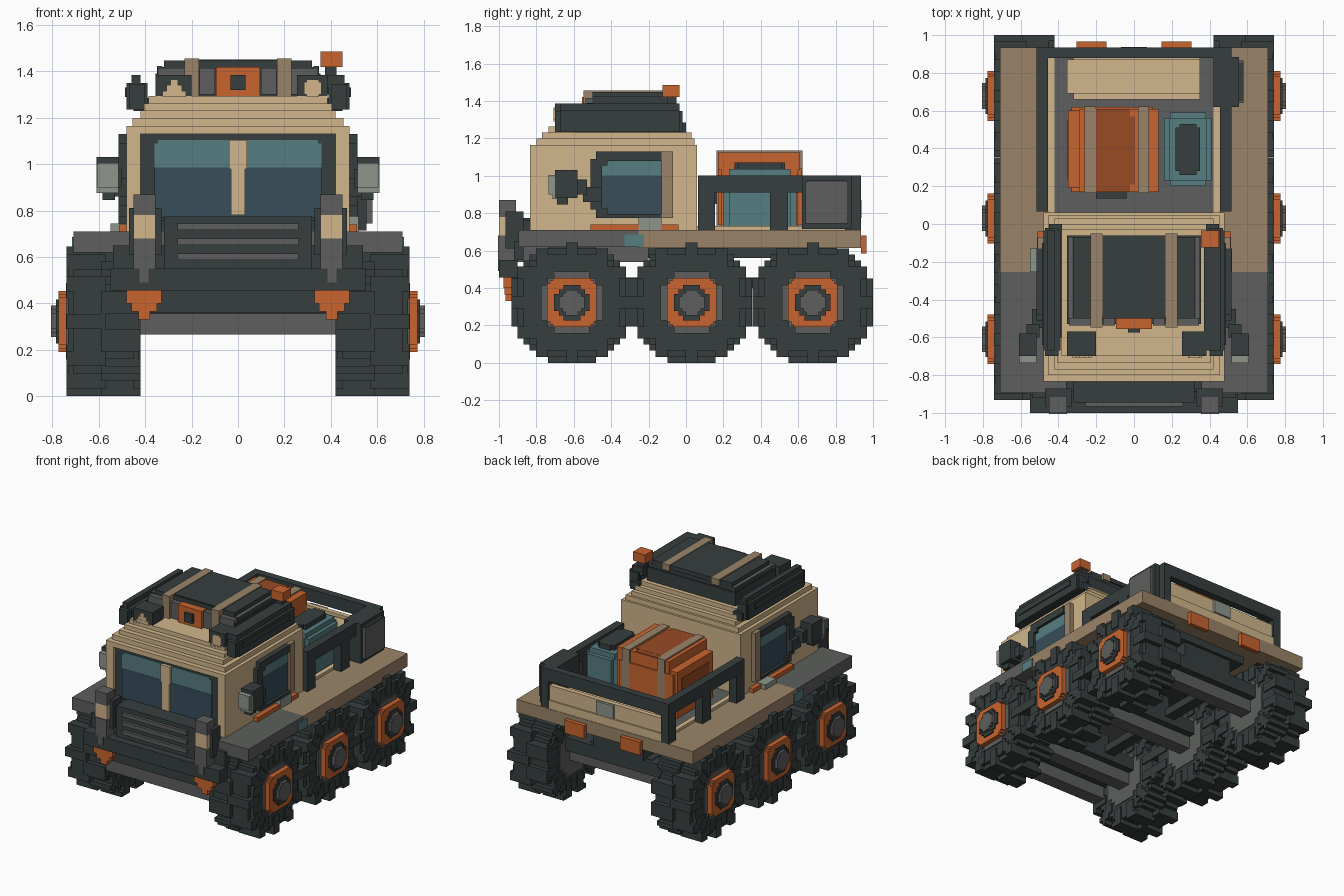
import bpy, bmesh, math

if "Cube" in bpy.data.objects:
    bpy.data.objects.remove(bpy.data.objects["Cube"])


def material(name, hexcol):
    rgb = [int(hexcol[i:i + 2], 16) / 255 for i in (0, 2, 4)]
    lin = [c / 12.92 if c <= 0.04045 else ((c + 0.055) / 1.055) ** 2.4 for c in rgb] + [1]
    m = bpy.data.materials.new(name)
    m.use_nodes = True
    m.diffuse_color = lin
    m.node_tree.nodes["Principled BSDF"].inputs["Base Color"].default_value = lin
    return m


DARK = material("charcoal", "373e3e")
GRAY = material("mid gray", "5d5f5d")
PALE = material("pale gray", "8f968c")
TAN = material("tan", "d1b68c")
BROWN = material("brown tan", "9b8468")
ORANGE = material("orange", "c8642f")
RUST = material("rust", "984b24")
TEAL = material("teal", "567d82")
NAVY = material("navy glass", "374e5b")


def part(name, mat, boxes, mirror=False):
    """One object from boxes (x0, x1, y0, y1, z0, z1), optionally mirrored in x."""
    bm = bmesh.new()
    allb = list(boxes)
    if mirror:
        allb += [(-b[1], -b[0]) + tuple(b[2:]) for b in boxes]
    for x0, x1, y0, y1, z0, z1 in allb:
        vs = bmesh.ops.create_cube(bm, size=1)["verts"]
        for v in vs:
            v.co.x = x0 if v.co.x < 0 else x1
            v.co.y = y0 if v.co.y < 0 else y1
            v.co.z = z0 if v.co.z < 0 else z1
    me = bpy.data.meshes.new(name)
    bm.to_mesh(me)
    bm.free()
    me.materials.append(mat)
    ob = bpy.data.objects.new(name, me)
    bpy.context.collection.objects.link(ob)
    return ob


def disc(x0, x1, cy, cz, inside, n=10, s=0.0322):
    """Blocky wheel layer: runs of cells, row by row, where inside(u, v) holds."""
    out = []
    for j in range(-n, n):
        start = None
        for i in range(-n, n + 1):
            on = i < n and inside((i + .5) * s, (j + .5) * s)
            if on and start is None:
                start = i
            if not on and start is not None:
                out.append((x0, x1, cy + start * s, cy + i * s, cz + j * s, cz + (j + 1) * s))
                start = None
    return out


def octo(x0, x1, cy, cz, r, c):
    """Notched-corner square plate facing x, with two steps per corner."""
    return [(x0, x1, cy - r, cy + r, cz - r + c, cz + r - c),
            (x0, x1, cy - r + c / 2, cy + r - c / 2, cz - r + c / 2, cz + r - c / 2),
            (x0, x1, cy - r + c, cy + r - c, cz - r, cz + r)]


# wheels: round core, with two staggered rows of lugs
def core(u, v):
    return math.hypot(u, v) < 0.297


def tread(phase):
    def inside(u, v):
        return 0.2 < math.hypot(u, v) < 0.328 and math.cos(12 * math.atan2(v, u) + phase) > 0.12
    return inside


def wall(u, v):
    return math.hypot(u, v) < 0.275


AXLES = (-0.61, 0.03, 0.678)
for tag, cy in zip(("front", "middle", "rear"), AXLES):
    cz = 0.322
    tyre = (disc(0.45, 0.71, cy, cz, core) + disc(0.42, 0.59, cy, cz, tread(math.pi))
            + disc(0.57, 0.74, cy, cz, tread(0)) + disc(0.43, 0.732, cy, cz, wall))
    part(tag + "_tyres", DARK, tyre, True)
    part(tag + "_rims", GRAY, octo(0.425, 0.741, cy, cz, 0.165, 0.07), True)
    part(tag + "_hub_plates", ORANGE, octo(0.7, 0.775, cy, cz, 0.132, 0.03), True)
    part(tag + "_hub_rings", DARK, octo(0.7, 0.785, cy, cz, 0.095, 0.05), True)
    part(tag + "_hub_caps", GRAY, octo(0.7, 0.806, cy, cz, 0.068, 0.035), True)
    part(tag + "_axle", GRAY, [(-0.43, 0.43, cy - 0.05, cy + 0.05, 0.265, 0.355)])
    part(tag + "_axle_top", DARK, [(-0.43, 0.43, cy - 0.1, cy + 0.1, 0.355, 0.45),
                                   (-0.2, 0.2, cy - 0.1, cy + 0.1, 0.45, 0.57)])

# chassis and deck
part("frame_rails", DARK, [(0.17, 0.25, -0.9, 0.75, 0.4, 0.455)], True)
part("front_underbody", GRAY, [(-0.4, 0.4, -0.9, -0.2, 0.54, 0.63)])
part("rear_underbody", DARK, [(-0.3, 0.3, -0.2, 0.8, 0.56, 0.63)])
part("flatbed_deck", BROWN, [(-0.71, 0.71, -0.255, 0.935, 0.615, 0.71)])
part("front_fenders", GRAY, [(-0.71, 0.71, -0.895, -0.255, 0.62, 0.71)])
part("bed_floor", GRAY, [(-0.42, 0.42, 0.06, 0.89, 0.71, 0.725)])
part("bed_edges", TAN, [(0.42, 0.455, 0.06, 0.89, 0.71, 0.73)], True)
part("rear_lights", ORANGE, [(0.145, 0.305, 0.935, 0.965, 0.585, 0.68)], True)
part("tailgate", TAN, [(-0.455, 0.455, 0.885, 0.92, 0.71, 0.875), (-0.455, 0.455, 0.885, 0.932, 0.71, 0.77)])
part("rear_plate", PALE, [(-0.07, 0.07, 0.92, 0.938, 0.775, 0.87)])
part("bedroll", TAN, [(-0.355, 0.35, 0.69, 0.87, 0.725, 0.86), (-0.32, 0.35, 0.66, 0.885, 0.725, 0.85)])

# bed rails
part("bed_rail_sides", DARK, [(0.455, 0.515, 0.065, 0.935, 0.91, 1.0)]
     + [(0.455, 0.515, a, b, 0.71, 0.92) for a, b in ((0.065, 0.155), (0.45, 0.545), (0.85, 0.935))], True)
part("bed_rail_rear", DARK, [(-0.515, 0.515, 0.88, 0.935, 0.91, 1.0)])
part("side_can", DARK, [(0.42, 0.555, 0.62, 0.885, 0.715, 1.0)])
part("side_can_panel", GRAY, [(0.5, 0.58, 0.64, 0.865, 0.745, 0.97)])
part("side_can_top", DARK, [(0.5, 0.576, 0.65, 0.855, 0.96, 0.975)])

# cargo crate
part("crate", ORANGE, [(-0.35, 0.13, 0.19, 0.6, 0.725, 1.06), (-0.33, 0.1, 0.17, 0.62, 0.74, 1.04),
                       (-0.29, 0.13, 0.17, 0.61, 1.03, 1.125)])
part("crate_top_panel", RUST, [(-0.23, 0.005, 0.21, 0.57, 1.12, 1.132), (-0.2, -0.02, 0.172, 0.608, 1.12, 1.131)])
part("crate_side_panels", RUST, [(-0.354, -0.34, 0.24, 0.55, 0.78, 1.0)])
part("crate_straps", BROWN, [(a, a + 0.06, 0.163, 0.622, 0.725, 1.136) for a in (-0.262, 0.02)])
part("crate_latch", DARK, [(-0.2, -0.04, 0.135, 0.175, 0.85, 0.95)])

# water drum
part("drum", TEAL, [(0.16, 0.41, 0.23, 0.56, 0.725, 1.0), (0.19, 0.38, 0.2, 0.59, 0.725, 1.0),
                    (0.185, 0.385, 0.23, 0.56, 1.0, 1.035)])
part("drum_lid", DARK, [(0.22, 0.35, 0.28, 0.51, 1.03, 1.07), (0.24, 0.33, 0.26, 0.53, 1.03, 1.07)])

# cab with stepped roof
part("cab", TAN, [(-0.48, 0.48, -0.8, 0.06, 0.7, 1.165), (-0.48, 0.48, -0.835, 0.06, 1.13, 1.165),
                  (-0.455, 0.455, -0.8, 0.045, 1.165, 1.2), (-0.42, 0.42, -0.77, 0.03, 1.2, 1.232),
                  (-0.405, 0.405, -0.735, 0.0, 1.232, 1.262), (-0.385, 0.385, -0.7, -0.03, 1.262, 1.293)])
part("front_pillars", TAN, [(0.42, 0.48, -0.835, -0.78, 0.7, 1.14)], True)
part("windscreen_frame", DARK, [(-0.42, 0.42, -0.812, -0.79, 0.72, 1.13)])
part("windscreen_lower", NAVY, [(-0.36, 0.36, -0.82, -0.8, 0.77, 0.985)])
part("windscreen_upper", TEAL, [(-0.36, 0.36, -0.818, -0.8, 0.985, 1.09), (-0.345, 0.345, -0.818, -0.8, 1.08, 1.105)])
part("windscreen_bar", TAN, [(-0.038, 0.038, -0.835, -0.8, 0.98, 1.105), (-0.03, 0.03, -0.835, -0.8, 0.78, 0.98)])
part("side_window_frames", DARK, [(0.47, 0.515, -0.51, -0.45, 0.82, 1.09), (0.47, 0.515, -0.48, -0.13, 1.08, 1.13),
                                  (0.47, 0.515, -0.48, -0.13, 0.775, 0.795), (0.47, 0.515, -0.48, -0.42, 0.79, 0.825),
                                  (0.47, 0.515, -0.48, -0.42, 1.055, 1.1)], True)
part("side_window_lower", NAVY, [(0.47, 0.495, -0.46, -0.12, 0.79, 1.0)], True)
part("side_window_upper", TEAL, [(0.47, 0.495, -0.46, -0.12, 1.0, 1.09)], True)
part("door_pillars", BROWN, [(0.47, 0.51, -0.13, -0.07, 0.775, 1.13)], True)
part("door_steps", ORANGE, [(0.47, 0.514, -0.51, -0.22, 0.69, 0.74), (0.47, 0.514, -0.13, -0.04, 0.69, 0.74)], True)
part("step_plates", PALE, [(0.47, 0.52, -0.255, -0.13, 0.7, 0.775), (-0.55, -0.47, -0.255, -0.13, 0.7, 0.745)])
part("deck_markers", TEAL, [(0.7, 0.716, -0.33, -0.225, 0.62, 0.685)], True)

# mirrors
part("mirrors", DARK, [(0.515, 0.61, -0.7, -0.58, 0.88, 1.03), (0.53, 0.585, -0.69, -0.63, 0.845, 0.9),
                       (0.5, 0.57, -0.6, -0.53, 0.9, 0.98), (0.48, 0.54, -0.55, -0.45, 0.86, 0.94)], True)
part("mirror_glass", PALE, [(0.515, 0.605, -0.735, -0.695, 0.9, 1.005), (0.515, 0.61, -0.715, -0.69, 0.875, 1.0)], True)

# grille and bumper
part("grille_box", DARK, [(-0.32, 0.32, -0.945, -0.78, 0.54, 0.775), (-0.36, 0.36, -0.89, -0.78, 0.54, 0.76)])
part("grille_slats", GRAY, [(-0.26, 0.26, -0.965, -0.94, z - 0.014, z + 0.014) for z in (0.6, 0.665, 0.73)])
part("bumper", DARK, [(-0.55, 0.55, -1.0, -0.9, 0.455, 0.55), (-0.42, 0.42, -0.94, -0.75, 0.36, 0.46),
                      (-0.54, 0.54, -0.92, -0.87, 0.55, 0.65)])
part("bumper_skid", GRAY, [(-0.42, 0.42, -0.92, -0.82, 0.265, 0.355)])
part("fog_lights", ORANGE, [(0.33, 0.48, -0.975, -0.93, 0.4, 0.455), (0.35, 0.46, -0.97, -0.93, 0.365, 0.4),
                            (0.38, 0.43, -0.965, -0.93, 0.33, 0.365)], True)
part("lamp_posts", GRAY, [(0.355, 0.45, -1.0, -0.91, 0.78, 0.87), (0.355, 0.45, -1.005, -0.9, 0.55, 0.68),
                          (0.385, 0.425, -1.005, -0.9, 0.49, 0.55)], True)
part("lamp_lenses", TAN, [(0.355, 0.45, -1.0, -0.94, 0.68, 0.78)], True)
part("lamp_brackets", DARK, [(0.33, 0.47, -0.965, -0.87, 0.61, 0.81)], True)

# roof rack pods
part("roof_side_pods", DARK, [(0.39, 0.48, -0.67, -0.035, 1.235, 1.35), (0.42, 0.46, -0.67, -0.035, 1.34, 1.385),
                              (0.4, 0.47, -0.7, -0.02, 1.235, 1.345), (0.38, 0.45, -0.6, 0.0, 1.23, 1.285)], True)
part("roof_left_pod_top", DARK, [(0.37, 0.455, -0.67, -0.035, 1.33, 1.385)])
part("roof_pod_panels", DARK, [(0.47, 0.488, -0.64, -0.1, 1.29, 1.33)], True)
part("roof_lamps", DARK, [(0.255, 0.385, -0.7, -0.57, 1.27, 1.385), (-0.355, -0.2, -0.7, -0.57, 1.27, 1.385)])
part("roof_lamp_lens_left", TAN, [(0.285, 0.36, -0.709, -0.7, 1.3, 1.355), (0.295, 0.35, -0.709, -0.7, 1.29, 1.365)])
part("roof_lamp_lens_right", TAN, [(-0.325 + d, -0.225 - d, -0.709, -0.7, 1.29 + d * 1.5, 1.315 + d * 1.5)
                                   for d in (0, 0.017, 0.034)])

# roof luggage
part("roof_bags", DARK, [(-0.355, 0.355, -0.53, -0.06, 1.285, 1.39), (-0.35, 0.35, -0.5, -0.07, 1.39, 1.42),
                         (-0.32, 0.32, -0.5, -0.07, 1.42, 1.448), (-0.19, 0.19, -0.49, -0.06, 1.42, 1.452)])
part("roof_bag_ends", GRAY, [(0.1, 0.165, -0.537, -0.5, 1.3, 1.415), (0.23, 0.345, -0.537, -0.5, 1.3, 1.415),
                             (0.325, 0.35, -0.5, -0.07, 1.41, 1.423)], True)
part("roof_straps", BROWN, [(0.168, 0.23, -0.548, -0.5, 1.285, 1.45), (0.168, 0.23, -0.548, -0.05, 1.41, 1.456)], True)
part("roof_center_light", ORANGE, [(-0.095, 0.095, -0.555, -0.49, 1.29, 1.42)])
part("roof_center_lens", DARK, [(-0.033, 0.033, -0.575, -0.55, 1.32, 1.385)])
part("beacon_mast", DARK, [(0.375, 0.425, -0.1, -0.05, 1.3, 1.425)])
part("beacon", ORANGE, [(0.355, 0.45, -0.125, -0.035, 1.42, 1.485)])
